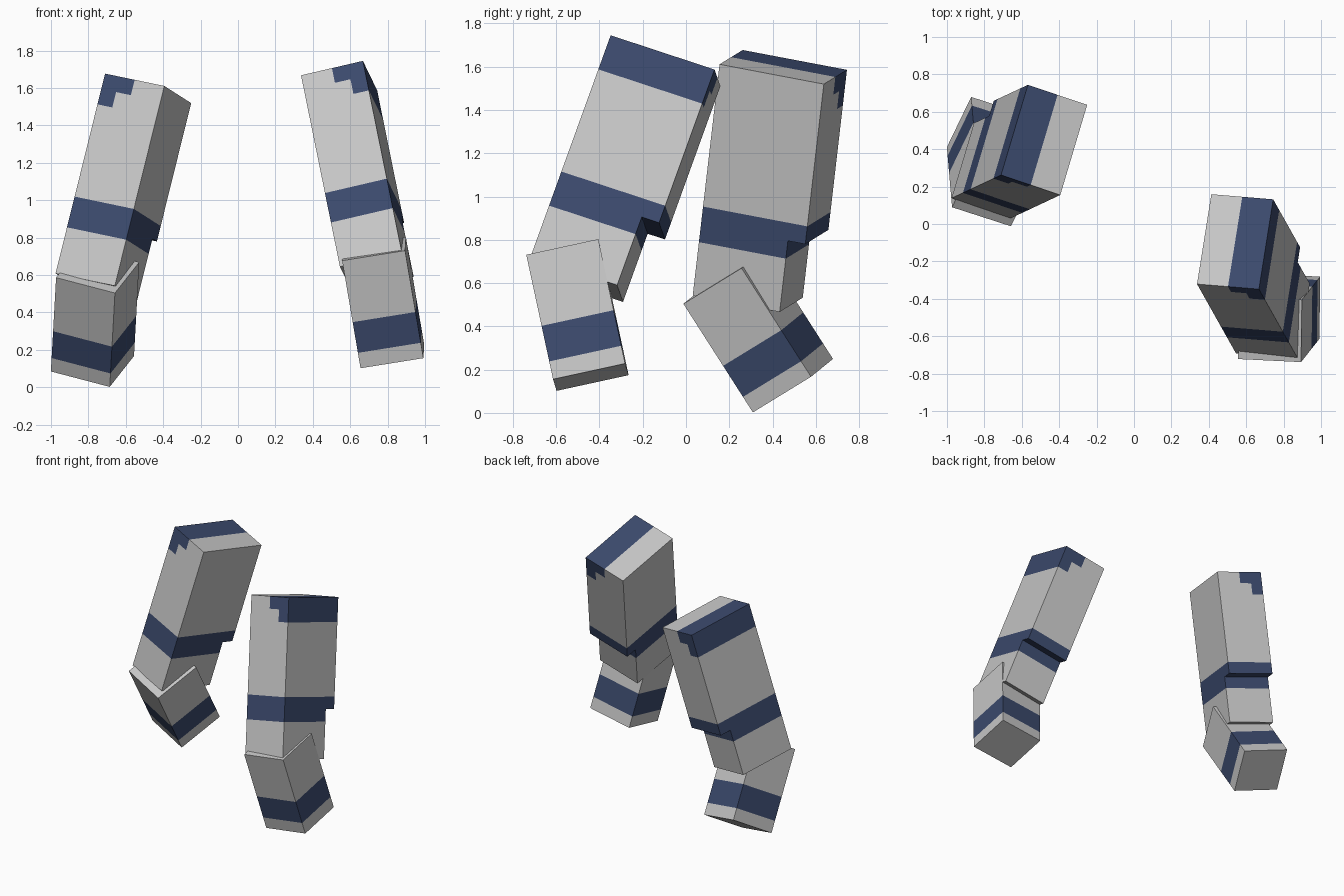
import bpy, bmesh
from mathutils import Vector

if "Cube" in bpy.data.objects:
    bpy.data.objects.remove(bpy.data.objects["Cube"])

U = 0.0852  # grid module: every part is a whole number of these


def material(name, rgb):
    m = bpy.data.materials.new(name)
    m.diffuse_color = (*rgb, 1)
    m.use_nodes = True
    m.node_tree.nodes["Principled BSDF"].inputs["Base Color"].default_value = m.diffuse_color
    return m


MATS = [material("light grey", (0.57, 0.57, 0.57)),
        material("navy blue", (0.044, 0.068, 0.152))]


def block_part(name, corner, outer, back, down, size, filled, paint):
    """Box of grid cells. corner = inner front top; axes run outward, back, down."""
    ex = Vector(outer).normalized()
    ey = Vector(back)
    ey = (ey - ex * ey.dot(ex)).normalized()
    ez = ex.cross(ey)
    if ez.dot(Vector(down)) < 0:
        ez.negate()
    bm = bmesh.new()
    verts = {}

    def vert(p):
        if p not in verts:
            verts[p] = bm.verts.new(Vector(corner) + U * (ex * p[0] + ey * p[1] + ez * p[2]))
        return verts[p]

    def solid(c):
        return all(0 <= c[a] < size[a] for a in range(3)) and filled(*c)

    for i in range(size[0]):
        for j in range(size[1]):
            for k in range(size[2]):
                cell = (i, j, k)
                if not solid(cell):
                    continue
                for axis in range(3):
                    for side in (0, 1):
                        near = list(cell)
                        near[axis] += 1 if side else -1
                        if solid(near):
                            continue
                        a, b = (axis + 1) % 3, (axis + 2) % 3
                        ring = []
                        for da, db in ((0, 0), (1, 0), (1, 1), (0, 1)):
                            p = list(cell)
                            p[axis] += side
                            p[a] += da
                            p[b] += db
                            ring.append(vert(tuple(p)))
                        f = bm.faces.new(ring)
                        f.material_index = int(paint(i, j, k, axis, side))
    bmesh.ops.recalc_face_normals(bm, faces=bm.faces[:])
    # merge flat cells of one colour into clean faces
    bmesh.ops.dissolve_limit(bm, angle_limit=0.01, verts=bm.verts[:],
                             edges=bm.edges[:], delimit={'MATERIAL'})
    me = bpy.data.meshes.new(name)
    bm.to_mesh(me)
    bm.free()
    for m in MATS:
        me.materials.append(m)
    ob = bpy.data.objects.new(name, me)
    bpy.context.collection.objects.link(ob)


# Upper part: notch at the lower back, cuff band, shoulder cap on the outer side
def upper_filled(i, j, k):
    return not (j == 5 and k >= 9)


def upper_paint(i, j, k, axis, side):
    if k in (8, 9):
        return True
    if axis == 2:
        return k == 0 and side == 0 and i >= 2
    if axis == 0:
        return side == 1 and k < 2
    return (i == 3 and k < 2) or (i == 2 and k == 0)


# Lower part: plain block with one band
def lower_paint(i, j, k, axis, side):
    return k in (4, 5) and axis != 2


POSES = {
    "right": (((0.337, -0.321, 1.668), (0.970, -0.080, 0.226), (0.167, 0.937, -0.305)),
              ((0.557, -0.722, 0.677), (0.331, -0.016, 0.053), (0.011, 0.335, 0.074))),
    "left": (((-0.394, 0.155, 1.611), (-0.930, 0.314, 0.194), (0.281, 0.943, -0.179)),
             ((-0.658, -0.012, 0.504), (-0.313, 0.101, 0.082), (0.129, 0.269, 0.165))),
}

for side_name, (upper, lower) in POSES.items():
    block_part(side_name + "_upper_arm", *upper, (0, 0, -1), (4, 6, 13),
               upper_filled, upper_paint)
    block_part(side_name + "_forearm", *lower, (0, 0, -1), (4, 4, 7),
               lambda i, j, k: True, lower_paint)
